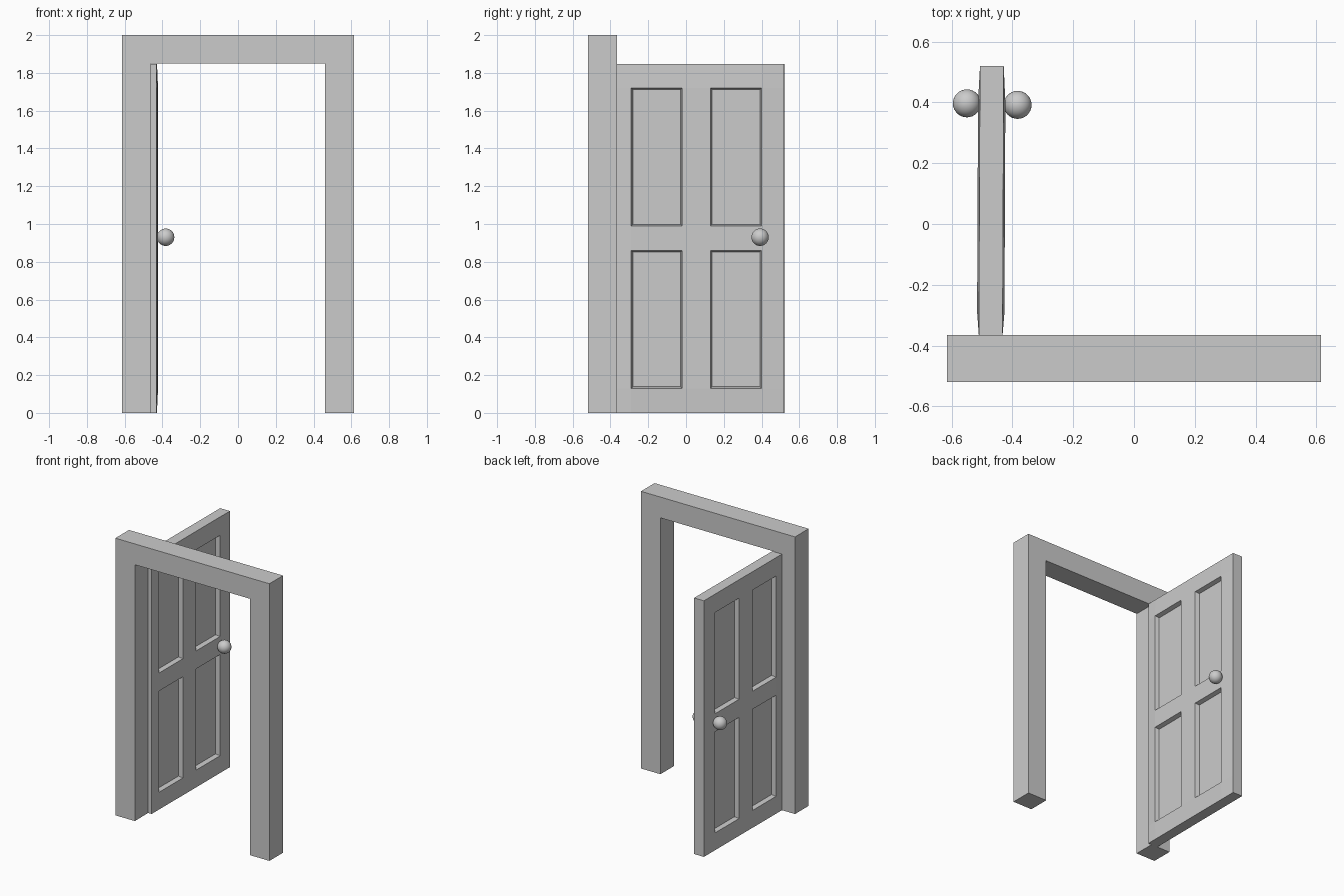
import bpy, bmesh
from math import radians

if "Cube" in bpy.data.objects:
    bpy.data.objects.remove(bpy.data.objects["Cube"])


def make_object(name, bm):
    bmesh.ops.recalc_face_normals(bm, faces=bm.faces)
    mesh = bpy.data.meshes.new(name)
    bm.to_mesh(mesh)
    bm.free()
    obj = bpy.data.objects.new(name, mesh)
    bpy.context.collection.objects.link(obj)
    return obj


# Door frame: upside-down U profile extruded in depth
bm = bmesh.new()
outline = [(-0.615, 0), (-0.615, 2), (0.615, 2), (0.615, 0),
           (0.46, 0), (0.46, 1.85), (-0.46, 1.85), (-0.46, 0)]
face = bm.faces.new([bm.verts.new((x, -0.52, z)) for x, z in outline])
ext = bmesh.ops.extrude_face_region(bm, geom=[face])
bmesh.ops.translate(bm, vec=(0, 0.155, 0),
                    verts=[g for g in ext["geom"] if isinstance(g, bmesh.types.BMVert)])
make_object("door_frame", bm)

# Door leaf: two gridded faces, thinner at the rim, joined by edge strips
ys = [-0.367, -0.29, -0.02, 0.13, 0.40, 0.52]
zs = [0, 0.13, 0.86, 0.99, 1.72, 1.848]
bm = bmesh.new()
sides, panels = [], []
for s in (-1, 1):
    grid = {}
    for i, y in enumerate(ys):
        for k, z in enumerate(zs):
            rim = i in (0, 5) or k in (0, 5)
            grid[i, k] = bm.verts.new((s * (0.039 if rim else 0.045), y, z))
    for i in range(5):
        for k in range(5):
            corners = [(i, k), (i + 1, k), (i + 1, k + 1), (i, k + 1)]
            f = bm.faces.new([grid[c] for c in corners[::s]])
            if i in (1, 3) and k in (1, 3):
                panels.append(f)
    sides.append(grid)
loop = ([(i, 0) for i in range(5)] + [(5, k) for k in range(5)]
        + [(i, 5) for i in range(5, 0, -1)] + [(0, k) for k in range(5, 0, -1)])
for a, b in zip(loop, loop[1:] + loop[:1]):
    bm.faces.new([sides[0][a], sides[0][b], sides[1][b], sides[1][a]])
bm.normal_update()

# Recessed panels on both faces
bmesh.ops.inset_individual(bm, faces=panels, thickness=0.012, depth=0)
for f in panels:
    for v in f.verts:
        v.co.x -= 0.03 if v.co.x > 0 else -0.03
door = make_object("door", bm)
door.location.x = -0.47
door.rotation_euler.z = radians(-0.25)

# Round knobs on both sides
for name, x, y in (("inner_knob", -0.383, 0.392), ("outer_knob", -0.55, 0.397)):
    bpy.ops.mesh.primitive_uv_sphere_add(segments=32, ring_count=16, radius=0.046,
                                         location=(x, y, 0.93))
    bpy.context.object.name = name
    bpy.ops.object.shade_smooth()
